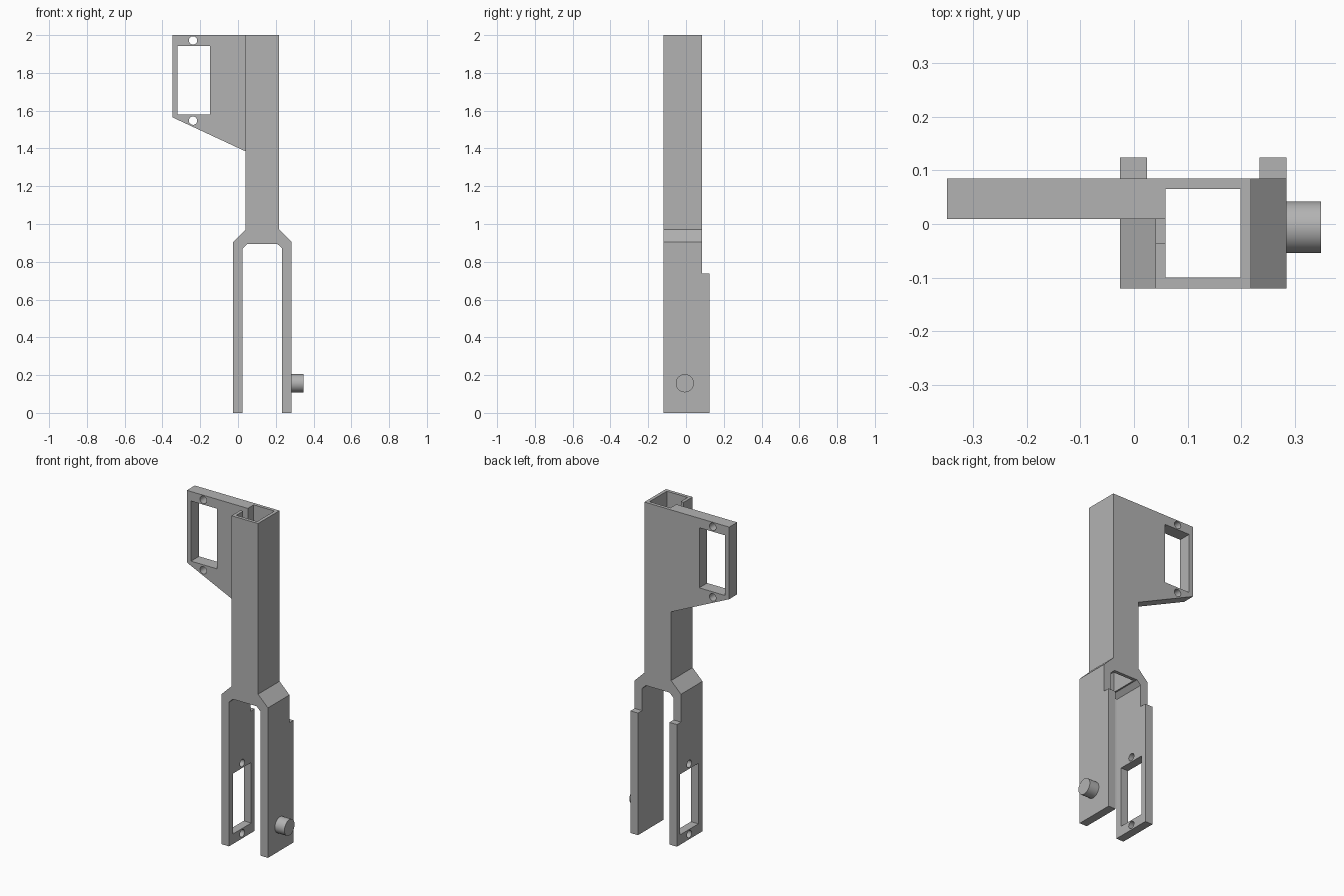
import bpy
import bmesh
from mathutils import Vector

cube = bpy.data.objects.get("Cube")
if cube:
    bpy.data.objects.remove(cube, do_unlink=True)

grey = bpy.data.materials.new("plain grey")
grey.use_nodes = True
COLOUR = (0.45, 0.45, 0.45, 1)
grey.diffuse_color = COLOUR
grey.node_tree.nodes["Principled BSDF"].inputs["Base Color"].default_value = COLOUR


def finish(name, bm):
    bmesh.ops.recalc_face_normals(bm, faces=bm.faces)
    mesh = bpy.data.meshes.new(name)
    bm.to_mesh(mesh)
    bm.free()
    mesh.materials.append(grey)
    obj = bpy.data.objects.new(name, mesh)
    bpy.context.collection.objects.link(obj)
    return obj


def prism(name, outline, y0, y1):
    """Extrude an x-z outline along y."""
    bm = bmesh.new()
    face = bm.faces.new([bm.verts.new((x, y0, z)) for x, z in outline])
    ext = bmesh.ops.extrude_face_region(bm, geom=[face])["geom"]
    moved = [v for v in ext if isinstance(v, bmesh.types.BMVert)]
    bmesh.ops.translate(bm, verts=moved, vec=(0, y1 - y0, 0))
    return finish(name, bm)


def box(name, x0, x1, y0, y1, z0, z1):
    return prism(name, [(x0, z0), (x1, z0), (x1, z1), (x0, z1)], y0, y1)


def cylinder(name, centre, axis, radius, length):
    bm = bmesh.new()
    bmesh.ops.create_cone(bm, cap_ends=True, segments=40, radius1=radius,
                          radius2=radius, depth=length)
    turn = Vector((0, 0, 1)).rotation_difference(Vector(axis)).to_matrix()
    bmesh.ops.rotate(bm, verts=bm.verts, matrix=turn)
    bmesh.ops.translate(bm, verts=bm.verts, vec=centre)
    return finish(name, bm)


def combine(target, other, operation):
    """Apply a boolean and drop the helper."""
    other.hide_render = True
    mod = target.modifiers.new("boolean", "BOOLEAN")
    mod.operation, mod.solver, mod.object = operation, "EXACT", other
    bpy.context.view_layer.objects.active = target
    bpy.ops.object.modifier_apply(modifier=mod.name)
    bpy.data.objects.remove(other, do_unlink=True)


# Forked arm: square column, sloping shoulders and two legs
MID, FRONT, BACK, TOP = 0.129, -0.12, 0.085, 2.0
half = [(0.089, TOP), (0.089, 0.97), (0.155, 0.905), (0.155, 0),
        (0.105, 0), (0.105, 0.87), (0.079, 0.895)]
outline = [(MID + x, z) for x, z in half] + [(MID - x, z) for x, z in reversed(half)]
arm = prism("forked_arm", outline, FRONT, BACK)

# Thicker rear edge on the lower legs
for side in (-1, 1):
    centre = MID + side * 0.13
    combine(arm, box("leg_pad", centre - 0.025, centre + 0.025,
                     BACK - 0.02, 0.124, 0, 0.737), "UNION")

# Side bracket near the top
bracket = [(-0.348, TOP), (0.05, TOP), (0.05, 1.38), (-0.348, 1.565)]
combine(arm, prism("bracket", bracket, 0.009, BACK), "UNION")

# Hollow column with a cable slot in its side wall
combine(arm, box("bore", 0.059, 0.198, -0.1, 0.065, 0.7, 2.1), "DIFFERENCE")
combine(arm, box("cable_slot", 0.03, 0.07, -0.035, 0.009, 1.58, 2.1), "DIFFERENCE")

# Motor window and screw holes in the bracket
combine(arm, box("bracket_window", -0.32, -0.148, -0.05, 0.2, 1.58, 1.943), "DIFFERENCE")
for z in (1.547, 1.972):
    combine(arm, cylinder("screw_hole", (-0.238, 0.05, z), (0, 1, 0), 0.022, 0.3),
            "DIFFERENCE")

# Matching window and screw holes in the right leg
combine(arm, box("leg_window", -0.1, 0.1, -0.08, 0.092, 0.06, 0.425), "DIFFERENCE")
for z in (0.031, 0.455):
    combine(arm, cylinder("screw_hole", (0, 0.006, z), (1, 0, 0), 0.022, 0.2),
            "DIFFERENCE")

# Pivot pin on the left leg
pin = cylinder("pivot_pin", (0.311, -0.006, 0.157), (1, 0, 0), 0.048, 0.074)

# Smooth only the round surfaces
for obj in (arm, pin):
    bpy.ops.object.select_all(action="DESELECT")
    obj.select_set(True)
    bpy.context.view_layer.objects.active = obj
    bpy.ops.object.shade_smooth_by_angle(angle=0.5)
